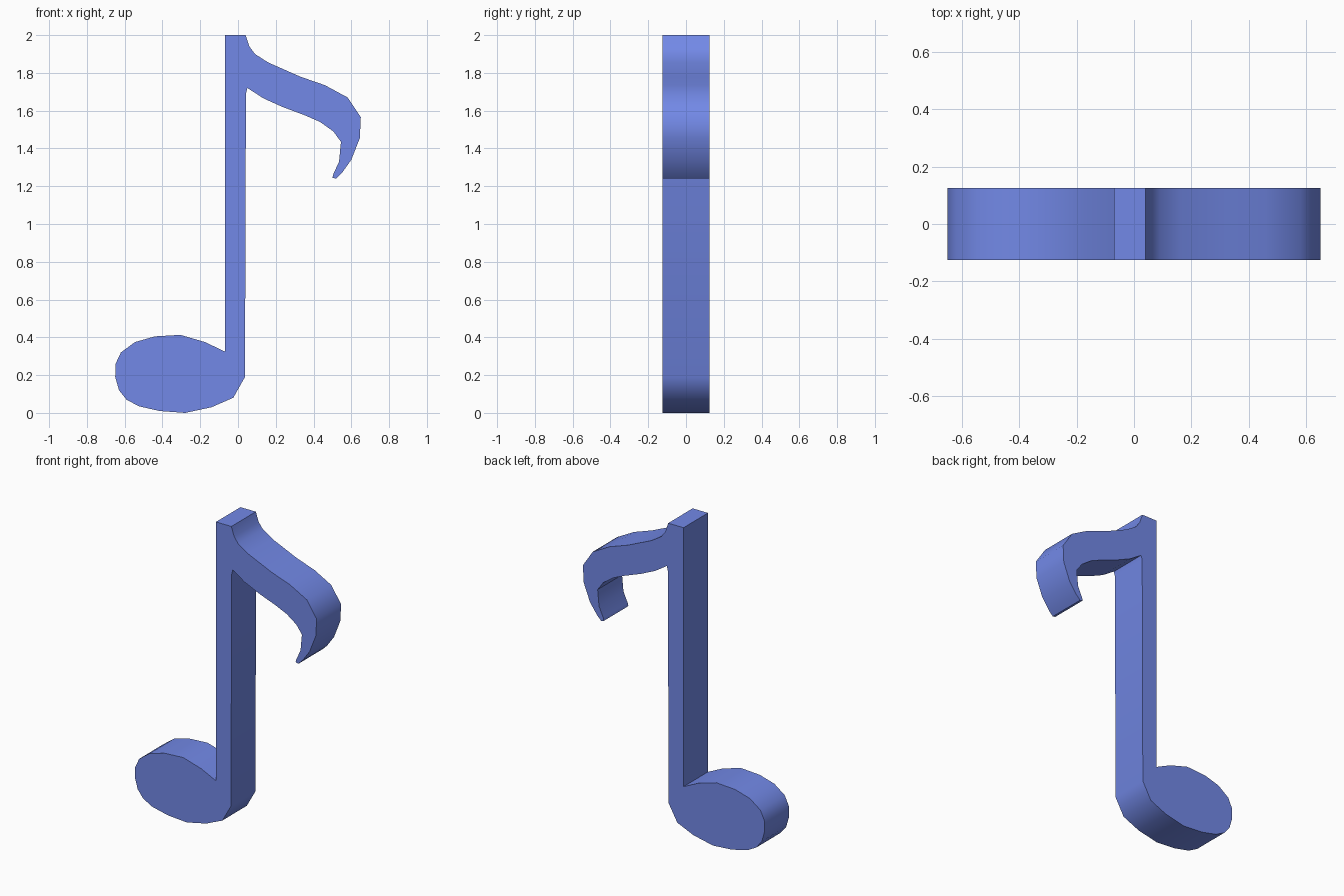
import bpy, bmesh, math

if "Cube" in bpy.data.objects:
    bpy.data.objects.remove(bpy.data.objects["Cube"])

DEPTH = 0.25

# Outline in x, z, clockwise from the stem top as seen from the front
stem_top = [(-0.07, 2.0), (0.04, 2.0)]
flag_upper = [(0.06, 1.94), (0.09, 1.90), (0.16, 1.855), (0.33, 1.78),
              (0.46, 1.735), (0.58, 1.67), (0.65, 1.565), (0.645, 1.455),
              (0.60, 1.34), (0.55, 1.27), (0.52, 1.24)]
flag_lower = [(0.50, 1.245), (0.505, 1.265), (0.535, 1.33), (0.545, 1.435),
              (0.505, 1.49), (0.435, 1.54), (0.355, 1.575), (0.235, 1.62),
              (0.135, 1.665), (0.05, 1.72)]
stem_right = [(0.042, 1.69), (0.037, 0.19)]
head = [(-0.025, 0.08), (-0.14, 0.03), (-0.28, 0.0), (-0.415, 0.01),
        (-0.525, 0.035), (-0.59, 0.07), (-0.63, 0.12), (-0.65, 0.19),
        (-0.648, 0.26), (-0.62, 0.32), (-0.545, 0.375), (-0.44, 0.405),
        (-0.305, 0.413), (-0.175, 0.375), (-0.07, 0.325)]
outline = stem_top + flag_upper + flag_lower + stem_right + head

# Front face, extruded straight back into a closed slab
bm = bmesh.new()
front = bm.faces.new([bm.verts.new((x, -DEPTH / 2, z)) for x, z in outline])
result = bmesh.ops.extrude_face_region(bm, geom=[front], use_keep_orig=True)
back_verts = [g for g in result["geom"] if isinstance(g, bmesh.types.BMVert)]
bmesh.ops.translate(bm, verts=back_verts, vec=(0, DEPTH, 0))
bmesh.ops.recalc_face_normals(bm, faces=bm.faces[:])

mesh = bpy.data.meshes.new("music_note")
bm.to_mesh(mesh)
bm.free()
note = bpy.data.objects.new("music_note", mesh)
bpy.context.collection.objects.link(note)

# Blue finish
mat = bpy.data.materials.new("blue")
mat.diffuse_color = (0.17, 0.25, 0.8, 1)
mat.use_nodes = True
mat.node_tree.nodes["Principled BSDF"].inputs["Base Color"].default_value = mat.diffuse_color
mesh.materials.append(mat)

# Smooth curved rim, crisp front and back edges
bpy.context.view_layer.objects.active = note
note.select_set(True)
bpy.ops.object.shade_smooth_by_angle(angle=math.radians(40))
